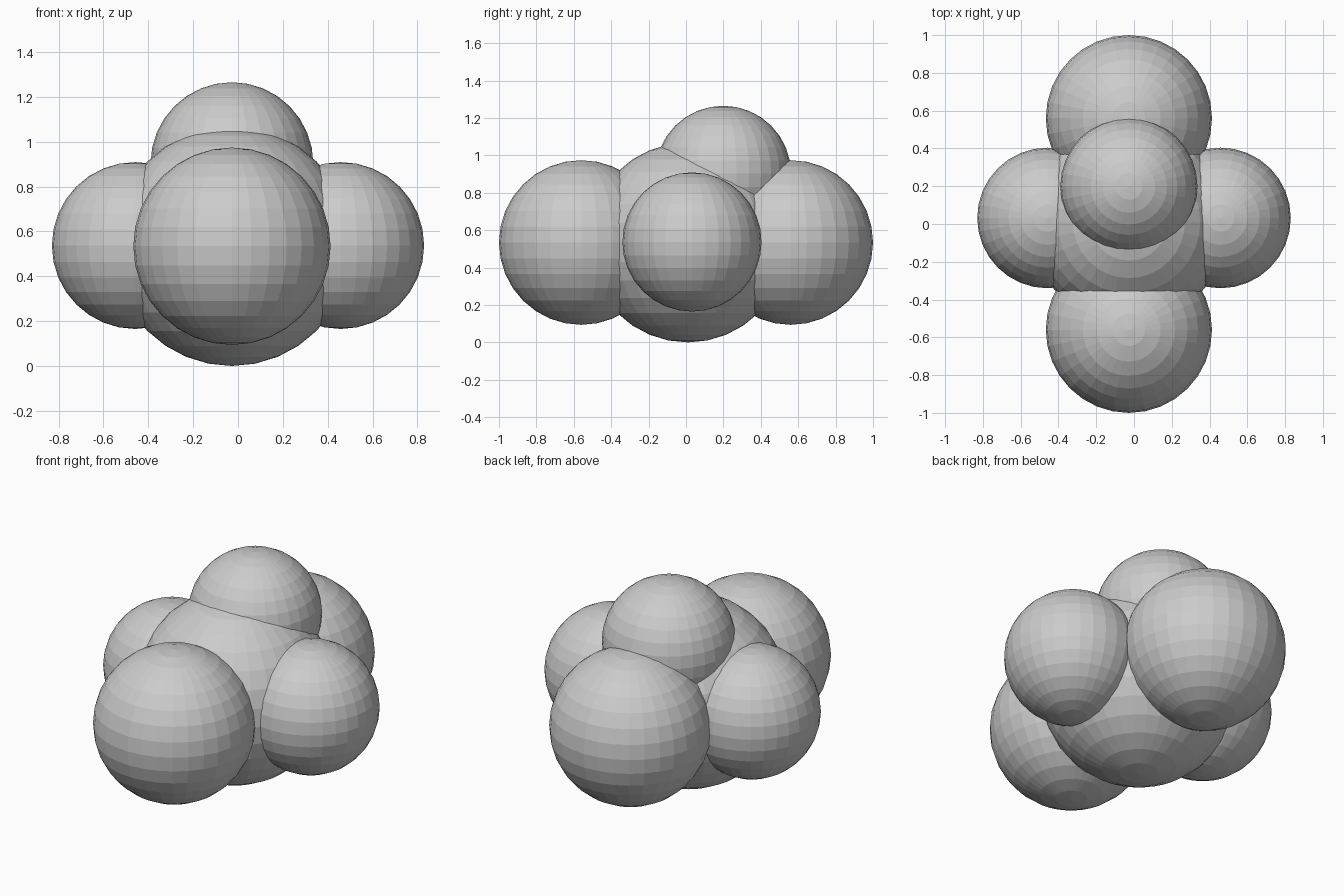
import bpy

if "Cube" in bpy.data.objects:
    bpy.data.objects.remove(bpy.data.objects["Cube"])


def ball(name, centre, radius):
    """Flat-shaded UV sphere with its poles along z."""
    bpy.ops.mesh.primitive_uv_sphere_add(segments=32, ring_count=16,
                                         radius=radius, location=centre)
    bpy.context.object.name = name


MID_X = -0.027   # shared centre line of body, front, back and top balls
MID_Z = 0.534    # shared height of the body and the four balls around it

# central body, resting on the ground
ball("body", (MID_X, 0.01, MID_Z), 0.534)

# large balls at front and back
for name, y in (("front_ball", -0.56), ("back_ball", 0.56)):
    ball(name, (MID_X, y, MID_Z), 0.44)

# smaller balls on both sides
for name, x in (("left_ball", -0.458), ("right_ball", 0.458)):
    ball(name, (x, 0.032, MID_Z + 0.003), 0.372)

# ball on top, set towards the back
ball("top_ball", (MID_X, 0.199, 0.902), 0.363)
